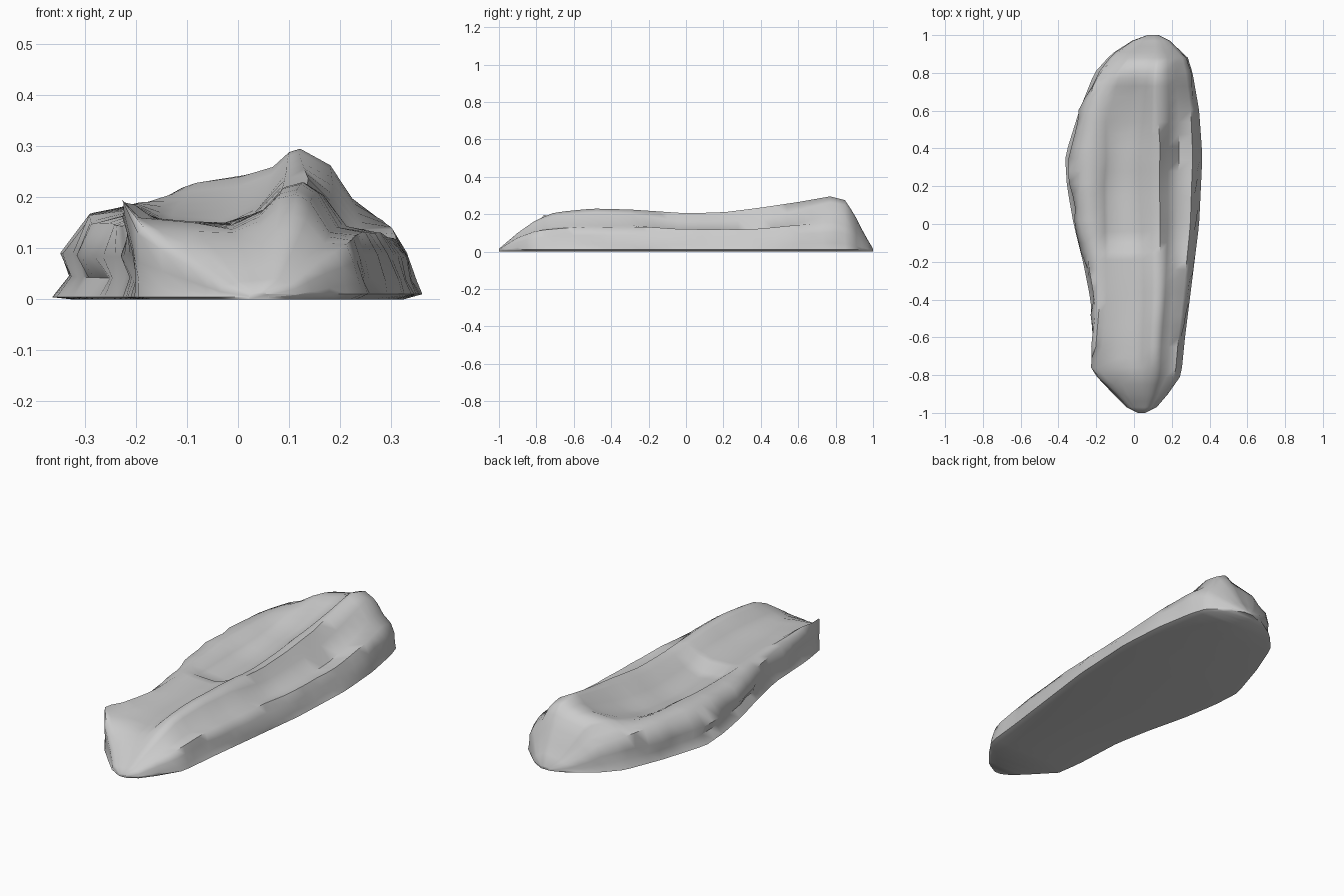
import bpy, bmesh
from mathutils import Vector, noise

if "Cube" in bpy.data.objects:
    bpy.data.objects.remove(bpy.data.objects["Cube"])


def curve(keys):
    """Piecewise linear lookup along the length, keys are (y, value)."""
    def f(y):
        for (a, va), (b, vb) in zip(keys, keys[1:]):
            if y <= b:
                return va + (vb - va) * (y - a) / (b - a)
        return keys[-1][1]
    return f


# Outline of the footprint
left = curve([(-1, .02), (-.97, -.04), (-.9, -.11), (-.81, -.195), (-.68, -.215),
              (-.4, -.23), (-.2, -.27), (0, -.32), (.2, -.355), (.36, -.365), (.6, -.29),
              (.8, -.21), (.9, -.12), (.97, -.01), (1, .07)])
right = curve([(-1, .06), (-.97, .12), (-.9, .18), (-.8, .25), (-.6, .27), (-.4, .295),
               (-.2, .32), (0, .345), (.36, .362), (.6, .345), (.8, .31), (.88, .285),
               (.97, .19), (1, .13)])

# Heights of the long ridges and hollows
ridge = curve([(-1, .015), (-.9, .1), (-.8, .17), (-.7, .21), (-.5, .23), (-.3, .225), (0, .205),
               (.2, .21), (.4, .235), (.6, .265), (.77, .295), (.85, .275), (.9, .2),
               (.95, .1), (1, .015)])
left_rim = curve([(-1, .012), (-.92, .06), (-.82, .13), (-.76, .195), (-.65, .185), (-.5, .17),
                  (-.3, .165), (0, .17), (.3, .182), (.6, .19), (.8, .185), (.88, .16),
                  (.94, .08), (1, .012)])
hollow = curve([(-1, .013), (-.9, .09), (-.8, .135), (-.6, .145), (-.3, .15), (-.15, .15),
                (-.1, .115), (.2, .112), (.5, .145), (.7, .205), (.78, .245), (.86, .24),
                (.91, .17), (.95, .09), (1, .013)])
right_rim = curve([(-1, .012), (-.9, .075), (-.8, .11), (-.65, .125), (-.4, .13), (-.2, .13),
                   (0, .12), (.4, .12), (.8, .155), (.88, .13), (.95, .06), (1, .012)])
# Sideways position of the left rim, and how full the right shoulder is
rim_place = curve([(-1, .2), (-.82, .04), (-.75, -.07), (-.65, .03), (-.5, .07), (0, .18),
                   (.36, .23), (.7, .12), (1, .2)])
shoulder = curve([(-1, .8), (-.3, .7), (-.05, .3), (.4, .3), (.7, .65), (1, .85)])


def section(y):
    """One cross-section, from the left base over the top to the right base."""
    l, r = left(y), right(y)
    w = r - l
    zl, zf, zr, zo = left_rim(y), hollow(y), ridge(y), right_rim(y)
    t, s = rim_place(y), shoulder(y)
    heel = max(0, min(1, (y - .4) / .3))
    k = min(1, (1 - abs(y)) * 5)
    lump = lambda i: k * noise.noise(Vector((i * 3.1, y * 7, 1.7)))
    drop = zr - zo
    x = lambda f: l + w * f
    pts = [
        (l, .004),
        (x(t * .15) + .02 * lump(1) + .008 * k, zl * .25),
        (x(t * .1) + .03 * lump(2), zl * .5),
        (x(t * .4) + .025 * lump(3), zl * .88 + .015 * lump(4)),
        (x(t), zl),
        (x(t + .07), zl + (zf - zl) * .6),
        (x(max(.26, t + .1)), zf + (zl - zf) * .22),
        (x(.42), zf),
        (x(.54), zf + (zr - zf) * .35),
        (x(.62 - .02 * heel), zr - (zr - zf) * .12),
        (x(.69 - .05 * heel), zr),
        (x(.75), zo + drop * (.25 + .75 * s)),
        (x(.83), zo + drop * (s - .35) * (.5 + .5 * heel) - .008 * k + .01 * lump(5)),
        (x(.93), zo + .008 * lump(6)),
        (r - w * .03 + .024 * lump(7), zo * .68),
        (r - w * .012 + .018 * lump(8), zo * .3),
        (r, .01),
        (x(.95), 0),
        (x(.05), 0),
    ]
    return [Vector((min(.362, px), y, max(0, pz))) for px, pz in pts]


# Lofted moulded body
ys = [-1, -.97, -.94, -.9, -.85, -.81, -.76, -.71, -.65]
ys += [-.6 + .06 * i for i in range(7)]
ys += [-.19, -.15, -.1, -.04]
ys += [.02 + .065 * i for i in range(11)]
ys += [.73, .77, .81, .85, .88, .91, .94, .97, 1]

bm = bmesh.new()
rings = [[bm.verts.new(p) for p in section(y)] for y in ys]
for a, b in zip(rings, rings[1:]):
    n = len(a)
    for i in range(n):
        j = (i + 1) % n
        bm.faces.new((a[i], a[j], b[j], b[i]))
bm.faces.new(rings[0])
bm.faces.new(rings[-1])
bmesh.ops.recalc_face_normals(bm, faces=bm.faces)
mesh = bpy.data.meshes.new("moulded_body")
bm.to_mesh(mesh)
bm.free()
body = bpy.data.objects.new("moulded_body", mesh)
bpy.context.collection.objects.link(body)

# Smooth shading with the sharp creases kept
bpy.context.view_layer.objects.active = body
body.select_set(True)
bpy.ops.object.shade_smooth_by_angle(angle=1.0)
